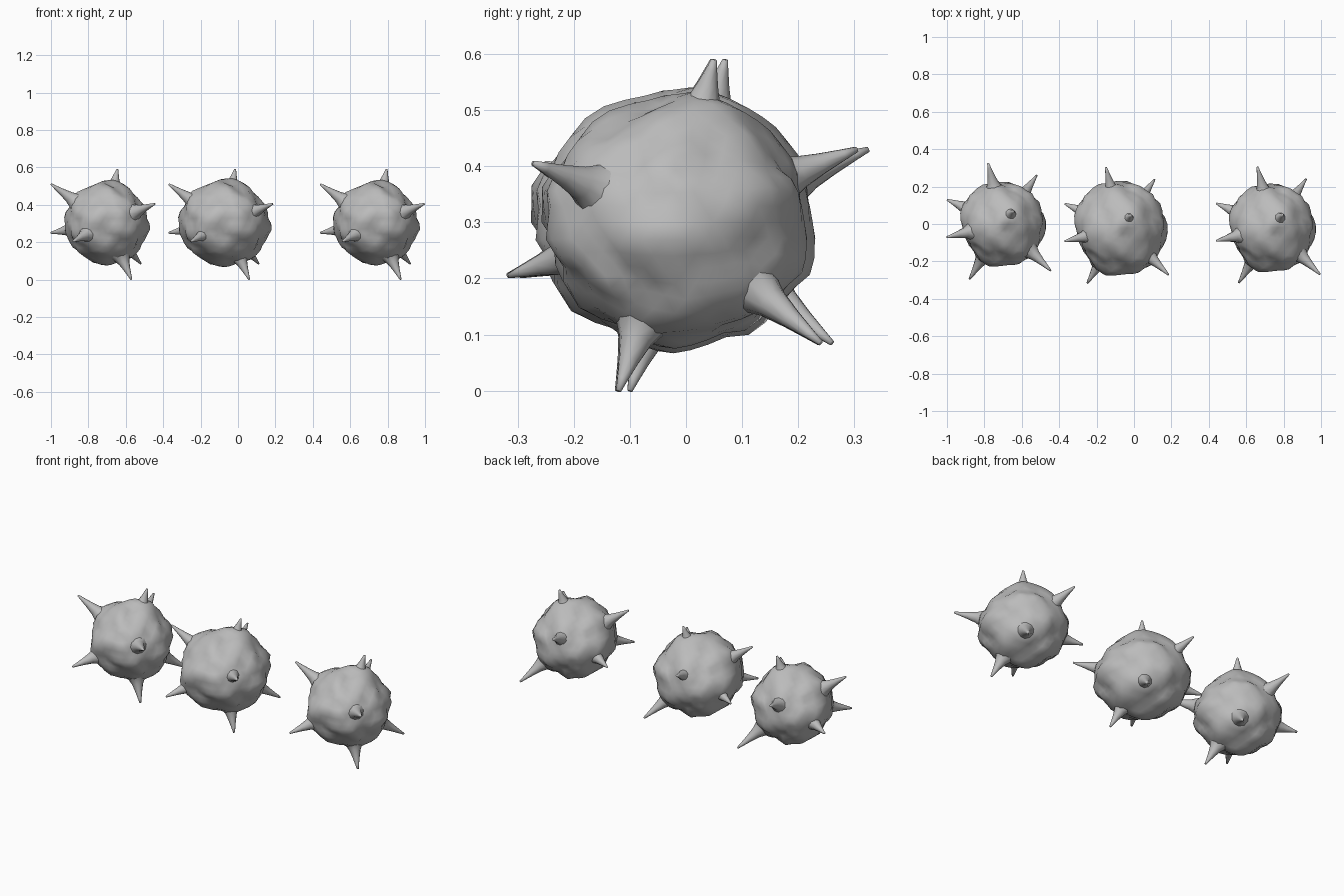
import bpy
import bmesh
import math
from mathutils import Vector, noise

if "Cube" in bpy.data.objects:
    bpy.data.objects.remove(bpy.data.objects["Cube"], do_unlink=True)

# Material
grey = bpy.data.materials.new("plain_grey")
grey.use_nodes = True
colour = (0.5, 0.5, 0.5, 1.0)
grey.diffuse_color = colour
grey.node_tree.nodes["Principled BSDF"].inputs["Base Color"].default_value = colour

# Spike tips relative to each ball's centre
TIPS = {
    "top": Vector((0.055, 0.07, 0.29)),
    "back": Vector((-0.08, 0.325, 0.13)),
    "lower_back": Vector((0.18, 0.26, -0.215)),
    "front": Vector((-0.18, -0.295, -0.095)),
    "front_left": Vector((0.255, -0.25, 0.105)),
    "bottom": Vector((0.13, -0.10, -0.30)),
    "upper_right": Vector((-0.30, -0.07, 0.21)),
    "lower_right": Vector((-0.30, 0.13, -0.05)),
}


def finish(bm, name, location):
    """Turn a bmesh into a smooth grey object."""
    mesh = bpy.data.meshes.new(name)
    bmesh.ops.recalc_face_normals(bm, faces=bm.faces)
    bm.to_mesh(mesh)
    bm.free()
    mesh.materials.append(grey)
    mesh.shade_smooth()
    obj = bpy.data.objects.new(name, mesh)
    obj.location = location
    bpy.context.collection.objects.link(obj)
    return obj


def lumpy_radius(direction):
    """Uneven surface that swells slightly towards every spike."""
    r = 0.98 + 0.10 * noise.noise(direction * 1.9 + Vector((3.1, 7.4, 1.7)))
    r += 0.06 * noise.noise(direction * 4.3 + Vector((8.2, 0.6, 5.5)))
    for tip in TIPS.values():
        r += 0.05 * math.exp(-(direction.angle(tip) / 0.28) ** 2)
    return r


def make_body(name, centre, radii):
    bm = bmesh.new()
    bmesh.ops.create_icosphere(bm, subdivisions=4, radius=1)
    for v in bm.verts:
        d = v.co.normalized()
        r = lumpy_radius(d)
        v.co = Vector([d[i] * radii[i] * r for i in range(3)])
    return finish(bm, name, centre)


def make_spike(name, centre, tip, sides=10):
    """Concave thorn, flared where it meets the ball."""
    axis = tip.normalized()
    side = axis.orthogonal().normalized()
    other = axis.cross(side)
    length = tip.length
    start = 0.185
    profile = [(0, 0.07), (0.15, 0.046), (0.35, 0.03), (0.6, 0.019), (0.85, 0.010), (1, 0.005)]
    bm = bmesh.new()
    rings = []
    for t, radius in profile:
        origin = axis * (start + (length - start) * t)
        ring = []
        for k in range(sides):
            a = math.tau * k / sides
            ring.append(bm.verts.new(origin + radius * (side * math.cos(a) + other * math.sin(a))))
        rings.append(ring)
    for low, high in zip(rings, rings[1:]):
        for k in range(sides):
            n = (k + 1) % sides
            bm.faces.new((low[k], low[n], high[n], high[k]))
    bm.faces.new(rings[-1])
    return finish(bm, name, centre)


# Three spiked balls in a row: centre and body radii
BALLS = {
    "right_ball": ((-0.70, 0.0, 0.30), (0.225, 0.228, 0.217)),
    "middle_ball": ((-0.07, -0.022, 0.30), (0.245, 0.255, 0.225)),
    "left_ball": ((0.74, -0.02, 0.30), (0.228, 0.238, 0.217)),
}
for ball, (centre, radii) in BALLS.items():
    body = make_body(ball + "_body", centre, radii)
    for place, tip in TIPS.items():
        spike = make_spike(f"{ball}_{place}_spike", (0, 0, 0), tip)
        spike.parent = body
